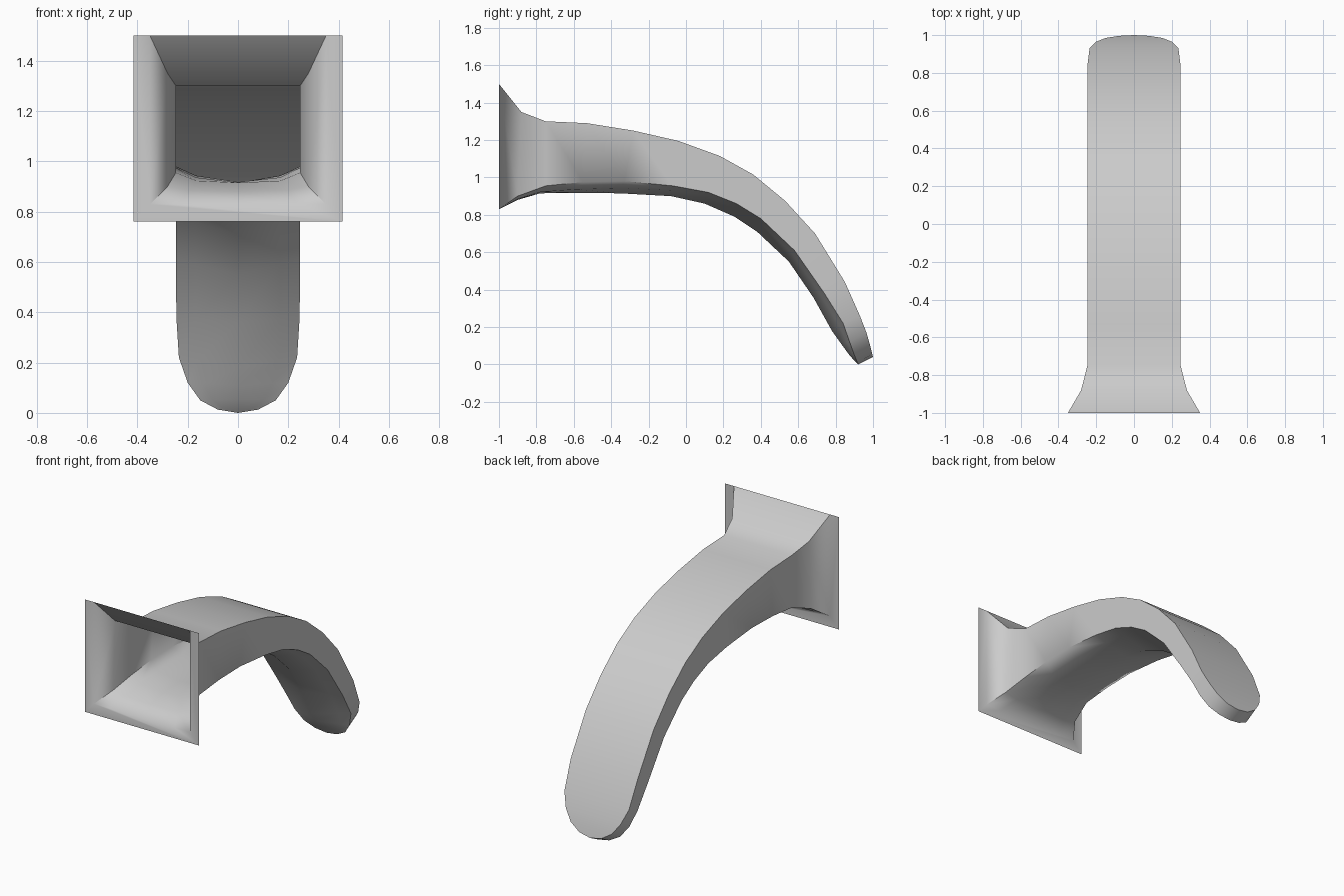
import bpy, bmesh, math

if "Cube" in bpy.data.objects:
    bpy.data.objects.remove(bpy.data.objects["Cube"])

# Stations along the arm: half width, top (y, z), lower side edge (y, z), keel (y, z)
stations = [
    (.35, -1, 1.5, -1, .83, -1, .83),
    (.28, -.88, 1.35, -.9, .90, -.9, .88),
    (.247, -.75, 1.30, -.75, .955, -.78, .915),
    (.247, -.53, 1.29, -.55, .975, -.6, .918),
    (.247, -.28, 1.25, -.33, .98, -.35, .915),
    (.247, -.04, 1.195, -.07, .955, -.08, .90),
    (.247, .18, 1.115, .12, .92, .10, .86),
    (.247, .36, 1.015, .27, .86, .26, .79),
    (.247, .53, .875, .40, .78, .38, .71),
    (.247, .69, .70, .58, .61, .55, .55),
    (.245, .85, .44, .74, .38, .68, .36),
    (.235, .93, .26, .84, .22, .78, .18),
    (.20, .965, .17, .875, .12, .83, .11),
    (.15, .985, .10, .90, .05, .87, .055),
    (.08, .996, .055, .915, .013, .90, .02),
    (0, 1, .04, .92, 0, .92, 0),
]

bm = bmesh.new()
rings = []
for i, (w, ty, tz, ey, ez, ky, kz) in enumerate(stations):
    f = min(.2 + .12 * max(i - 2, 0), .68)      # underside: rounded, turning to a V
    my, mz = ky + (ey - ky) * f, kz + (ez - kz) * f
    half = [(w, ty, tz), (w, ey, ez), (.68 * w, my, mz)]
    pts = half + [(0, ky, kz)] + [(-x, y, z) for x, y, z in reversed(half)]
    rings.append([bm.verts.new(p) for p in pts])

# Hollow arm skin, open at the wall end
for a, b in zip(rings, rings[1:]):
    for j in range(7):
        k = (j + 1) % 7
        bm.faces.new((a[j], a[k], b[k], b[j]))

# Flat U-shaped mounting rim around the opening
r = rings[0]
tr, br, bl, tl = [bm.verts.new(p) for p in
                  [(.415, -1, 1.5), (.415, -1, .76), (-.415, -1, .76), (-.415, -1, 1.5)]]
bm.faces.new((r[0], tr, br, r[1]))
bm.faces.new((r[1], br, bl, r[5], r[4], r[3], r[2]))
bm.faces.new((r[5], bl, tl, r[6]))

# Close the rounded tip
bmesh.ops.remove_doubles(bm, verts=bm.verts[:], dist=1e-4)
bmesh.ops.dissolve_degenerate(bm, edges=bm.edges[:], dist=1e-4)
bmesh.ops.recalc_face_normals(bm, faces=bm.faces[:])

mesh = bpy.data.meshes.new("curved_spout")
bm.to_mesh(mesh)
bm.free()
spout = bpy.data.objects.new("curved_spout", mesh)
bpy.context.collection.objects.link(spout)
bpy.context.view_layer.objects.active = spout
spout.select_set(True)
bpy.ops.object.shade_smooth_by_angle(angle=math.radians(65))
